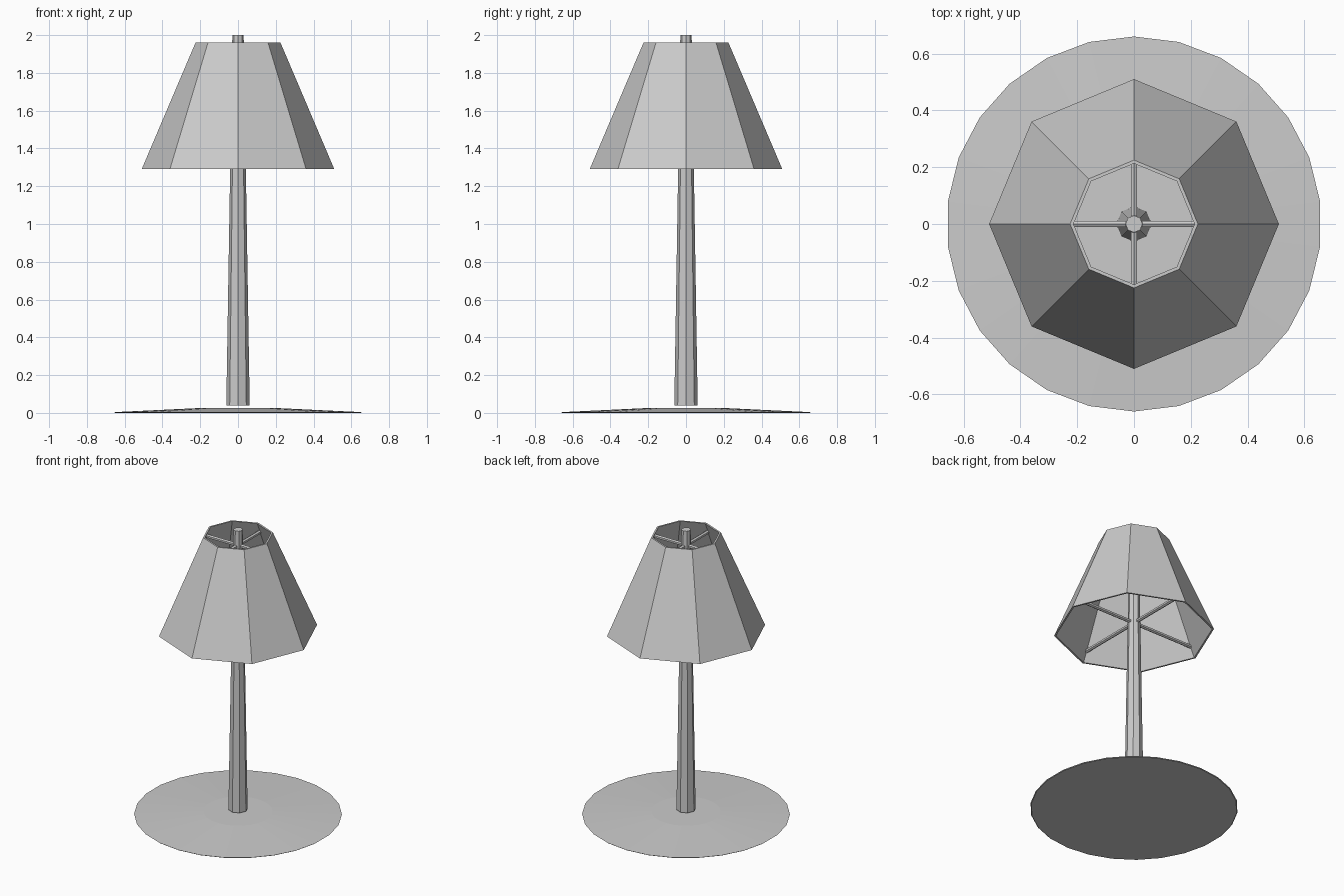
import bpy
import math
from mathutils import Vector

if "Cube" in bpy.data.objects:
    bpy.data.objects.remove(bpy.data.objects["Cube"])


def lathe(name, profile, sides, cap=True, closed=False):
    """Revolve (radius, z) points into a flat-faced form, a corner on the y axis."""
    verts, faces = [], []
    for r, z in profile:
        for i in range(sides):
            a = math.pi / 2 + 2 * math.pi * i / sides
            verts.append((r * math.cos(a), r * math.sin(a), z))
    n = len(profile)
    for k in range(n if closed else n - 1):
        lo, hi = k * sides, ((k + 1) % n) * sides
        for i in range(sides):
            j = (i + 1) % sides
            faces.append((lo + i, lo + j, hi + j, hi + i))
    if cap:
        faces.append(tuple(reversed(range(sides))))
        faces.append(tuple(range((n - 1) * sides, n * sides)))
    mesh = bpy.data.meshes.new(name)
    mesh.from_pydata(verts, [], faces)
    obj = bpy.data.objects.new(name, mesh)
    bpy.context.collection.objects.link(obj)
    return obj


def bar(name, z, reach, radius, axis):
    """Thin six-sided rod through the post along x or y."""
    obj = lathe(name, [(radius, -reach), (radius, reach)], 6)
    obj.rotation_euler = Vector(axis).to_track_quat('Z', 'Y').to_euler()
    obj.location.z = z
    return obj


# Shallow domed foot
lathe("base", [(0.655, 0.0), (0.66, 0.004), (0.22, 0.025)], 26)

# Tapered octagonal post, ending in the small finial above the shade
lathe("post", [(0.062, 0.04), (0.03, 2.0)], 8)

# Open octagonal shade with thin walls
lathe("shade", [(0.51, 1.29), (0.225, 1.96), (0.213, 1.96), (0.498, 1.29)],
      8, cap=False, closed=True)

# Upper and lower crossed supports
for level, z, reach in (("upper", 1.89, 0.245), ("lower", 1.36, 0.472)):
    bar(level + "_support_x", z, reach, 0.013, (1, 0, 0))
    bar(level + "_support_y", z, reach, 0.013, (0, 1, 0))
